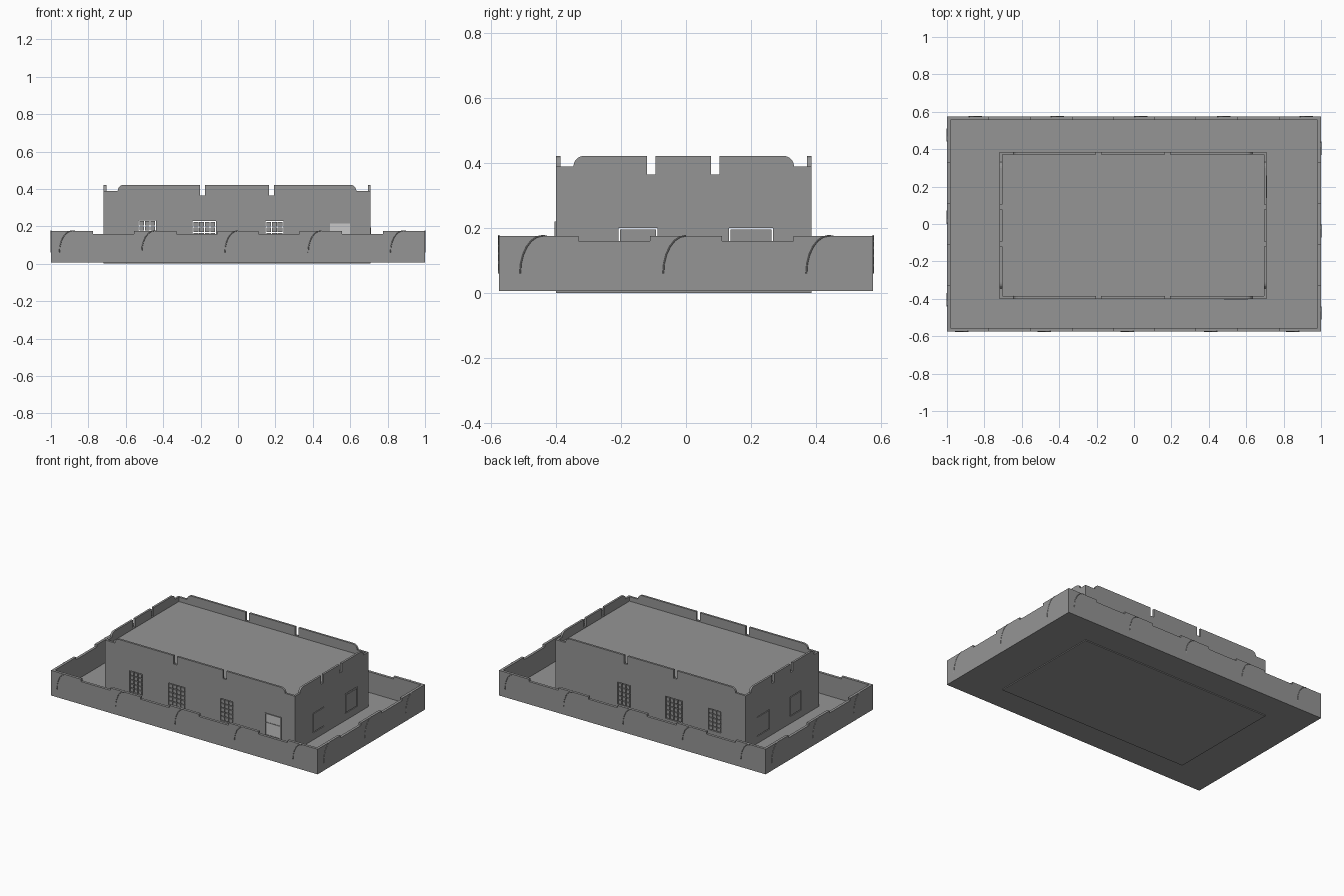
import bpy, bmesh
from math import pi, sin, cos
from mathutils import Matrix, Vector

cube = bpy.data.objects.get("Cube")
if cube:
    bpy.data.objects.remove(cube, do_unlink=True)


def material(name, value):
    m = bpy.data.materials.new(name)
    m.use_nodes = True
    m.diffuse_color = (value, value, value, 1)
    m.node_tree.nodes["Principled BSDF"].inputs["Base Color"].default_value = m.diffuse_color
    return m


GREY = material("board grey", 0.3)
PALE = material("pale pane grey", 0.58)


def finish(bm, name, mat=GREY):
    bmesh.ops.recalc_face_normals(bm, faces=bm.faces)
    mesh = bpy.data.meshes.new(name)
    bm.to_mesh(mesh)
    bm.free()
    mesh.materials.append(mat)
    ob = bpy.data.objects.new(name, mesh)
    bpy.context.collection.objects.link(ob)
    return ob


def add_box(bm, lo, hi):
    lo, hi = Vector(lo), Vector(hi)
    bmesh.ops.create_cube(bm, size=1, matrix=Matrix.Translation((lo + hi) / 2)
                          @ Matrix.Diagonal((*(hi - lo), 1)))


def box(name, lo, hi, mat=GREY):
    bm = bmesh.new()
    add_box(bm, lo, hi)
    return finish(bm, name, mat)


def board(name, outline, near, thick, side=False):
    """Upright board cut to an outline; runs along x, or along y if side."""
    bm = bmesh.new()
    place = (lambda u, z: (near, u, z)) if side else (lambda u, z: (u, near, z))
    face = bm.faces.new([bm.verts.new(place(u, z)) for u, z in outline])
    grown = bmesh.ops.extrude_face_region(bm, geom=[face])["geom"]
    shift = (thick, 0, 0) if side else (0, thick, 0)
    bmesh.ops.translate(bm, vec=shift, verts=[v for v in grown if isinstance(v, bmesh.types.BMVert)])
    return finish(bm, name)


# Perimeter walls with stepped tops
X, Y, T = 1.0, 0.575, 0.018
BASE, LOW, HIGH = 0.006, 0.16, 0.176


def stepped(half, steps):
    pts = [(-half, BASE), (-half, HIGH)]
    z = HIGH
    for u in steps:
        pts.append((u, z))
        z = LOW if z == HIGH else HIGH
        pts.append((u, z))
    return pts + [(half, HIGH), (half, BASE)]


long_steps = [-0.775, -0.555, -0.33, -0.11, 0.11, 0.33, 0.555, 0.775]
short_steps = [-0.33, -0.11, 0.11, 0.33]
board("perimeter_front", stepped(X, long_steps), -Y, T)
board("perimeter_back", stepped(X, long_steps), Y - T, T)
board("perimeter_right", stepped(Y - T, short_steps), -X, T, True)
board("perimeter_left", stepped(Y - T, short_steps), X - T, T, True)
box("courtyard_floor", (-X + T, -Y + T, BASE), (X - T, Y - T, 0.02))


# Thin arched ridges on the outside of the perimeter
def ridge(name, points):
    curve = bpy.data.curves.new(name, "CURVE")
    curve.dimensions = "3D"
    curve.bevel_depth = 0.0022
    curve.bevel_resolution = 0
    spline = curve.splines.new("POLY")
    spline.points.add(len(points) - 1)
    for p, co in zip(spline.points, points):
        p.co = (*co, 1)
    curve.materials.append(GREY)
    bpy.context.collection.objects.link(bpy.data.objects.new(name, curve))


arc = [(-0.07 * cos(a), 0.06 + 0.117 * sin(a)) for a in (i * pi / 12 for i in range(7))]
for c in (-0.885, -0.445, 0, 0.445, 0.885):
    ridge("front_ridge", [(c + u, -Y, z) for u, z in arc])
    ridge("back_ridge", [(c - u, Y, z) for u, z in arc])
for c in (-0.44, 0, 0.44):
    ridge("left_ridge", [(X, c + u, z) for u, z in arc])
    ridge("right_ridge", [(-X, c - u, z) for u, z in arc])

# Building walls with rounded, slotted parapets
X0, X1, Y0, Y1, W = -0.718, 0.708, -0.4, 0.386, 0.014
SHOULDER, TOP, SLOT = 0.39, 0.422, 0.365


def parapet(u0, u1, inset, slots):
    r = TOP - SHOULDER
    rise = [(inset + r - r * cos(a), SHOULDER + r * sin(a)) for a in (i * pi / 10 for i in range(6))]
    pts = [(u0, 0), (u0, SHOULDER)] + [(u0 + d, z) for d, z in rise]
    for s in slots:
        a, b = s - 0.013, s + 0.013
        pts += [(a, TOP), (a, SLOT), (b, SLOT), (b, TOP)]
    return pts + [(u1 - d, z) for d, z in reversed(rise)] + [(u1, SHOULDER), (u1, 0)]


long_profile = parapet(X0, X1, 0.075, (-0.19, 0.18))
side_profile = parapet(Y0 + W, Y1 - W, 0.04, (-0.107, 0.09))
front = board("building_front_wall", long_profile, Y0, W)
back = board("building_back_wall", long_profile, Y1 - W, W)
right = board("building_right_wall", side_profile, X0, W, True)
left = board("building_left_wall", side_profile, X1 - W, W, True)
box("roof", (X0 + W, Y0 + W, 0.345), (X1 - W, Y1 - W, 0.36))
box("building_floor", (X0 + W, Y0 + W, 0), (X1 - W, Y1 - W, 0.022))


# Window outlines and glazing grids, cut as narrow gaps
def grid_cutter(name, windows, side=False):
    bm = bmesh.new()
    g = 0.0025
    for u0, u1, z0, z1, cols, rows in windows:
        bars = []
        for i in range(cols + 1):
            u = u0 + (u1 - u0) * i / cols
            bars.append((u - g, u + g, z0 - g, z1 + g))
        for j in range(rows + 1):
            z = z0 + (z1 - z0) * j / rows
            bars.append((u0 - g, u1 + g, z - g, z + g))
        for a, b, c, d in bars:
            if side:
                add_box(bm, (-0.8, a, c), (0.8, b, d))
            else:
                add_box(bm, (a, -0.5, c), (b, 0.5, d))
    ob = finish(bm, name)
    ob.hide_render = True
    ob.hide_set(True)
    ob.display_type = "WIRE"
    return ob


long_cutter = grid_cutter("long_window_cutter", [
    (-0.53, -0.44, 0.09, 0.23, 3, 5),
    (-0.24, -0.12, 0.08, 0.225, 4, 5),
    (0.15, 0.24, 0.08, 0.225, 3, 5)])
side_cutter = grid_cutter("side_window_cutter", [
    (-0.205, -0.09, 0.07, 0.198, 1, 1),
    (0.135, 0.265, 0.07, 0.198, 1, 1)], True)
for wall, cutter in ((front, long_cutter), (back, long_cutter), (left, side_cutter), (right, side_cutter)):
    mod = wall.modifiers.new("window_gaps", "BOOLEAN")
    mod.operation = "DIFFERENCE"
    mod.solver = "EXACT"
    mod.use_self = True
    mod.object = cutter

# Framed shop window on the front
F = Y0 - 0.005
box("shop_window_pane", (0.49, Y0 - 0.002, 0.075), (0.6, Y0 + 0.001, 0.215), PALE)
for x in (0.485, 0.6):
    box("shop_window_post", (x, F, 0.07), (x + 0.006, Y0, 0.22))
for z in (0.07, 0.155, 0.214):
    box("shop_window_rail", (0.485, F, z), (0.606, Y0, z + 0.005))

# Slim shutter on the left side wall
box("side_shutter", (X1, 0.14, 0.075), (X1 + 0.004, 0.26, 0.193))
